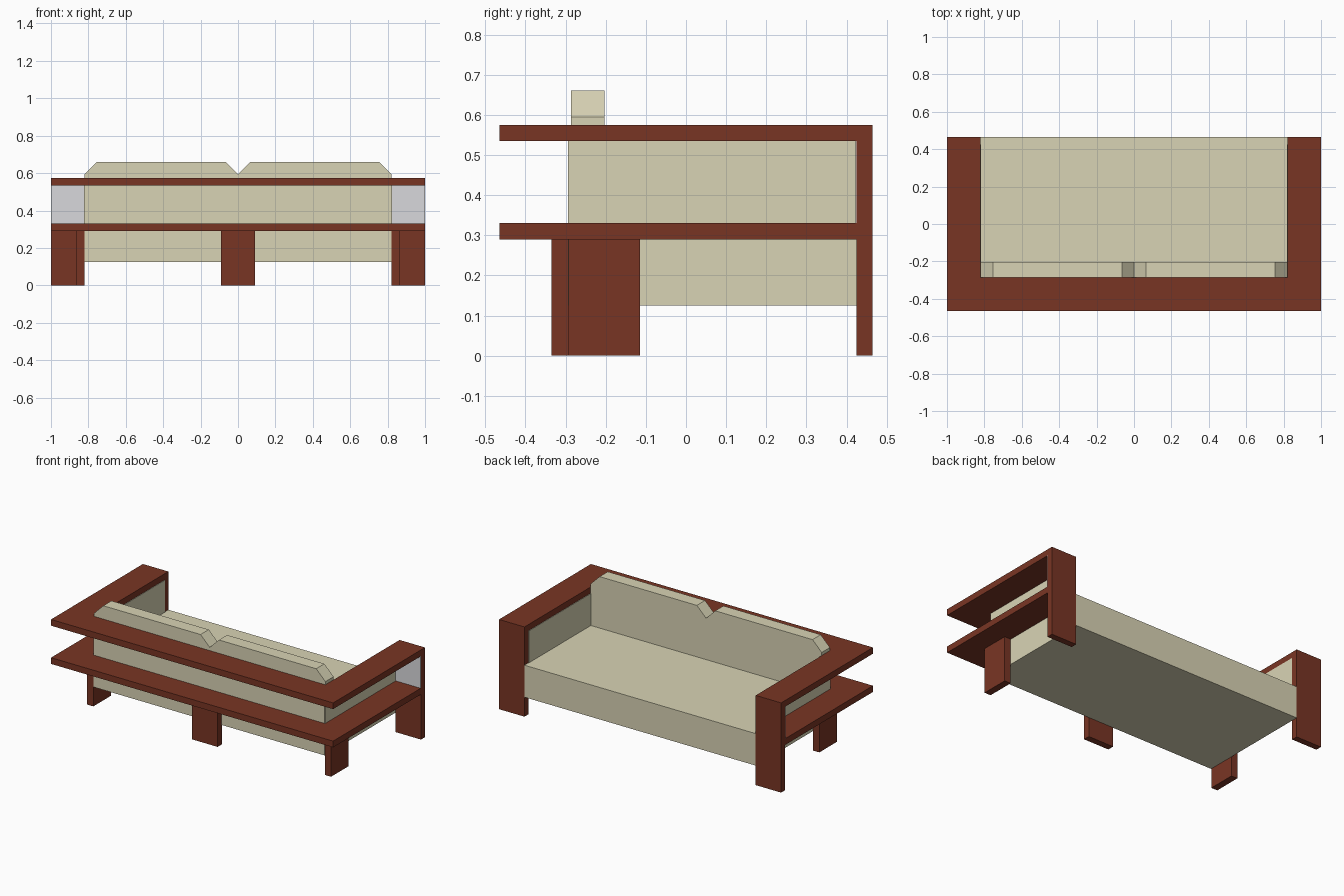
import bpy, bmesh

if "Cube" in bpy.data.objects:
    bpy.data.objects.remove(bpy.data.objects["Cube"])


def material(name, rgb):
    lin = [((c / 255 + 0.055) / 1.055) ** 2.4 for c in rgb]
    m = bpy.data.materials.new(name)
    m.diffuse_color = (*lin, 1)
    m.use_nodes = True
    m.node_tree.nodes["Principled BSDF"].inputs["Base Color"].default_value = m.diffuse_color
    return m


wood = material("red brown wood", (121, 53, 36))
fabric = material("beige fabric", (217, 212, 181))
grey = material("light grey", (217, 217, 220))


def prism(name, pts, to3d, depth, mat):
    """Extrude a flat outline; to3d maps a 2D point to space, depth is the sweep."""
    bm = bmesh.new()
    f = bm.faces.new([bm.verts.new(to3d(*p)) for p in pts])
    ext = bmesh.ops.extrude_face_region(bm, geom=[f])
    bmesh.ops.translate(bm, vec=depth,
                        verts=[v for v in ext["geom"] if isinstance(v, bmesh.types.BMVert)])
    bmesh.ops.recalc_face_normals(bm, faces=bm.faces)
    me = bpy.data.meshes.new(name)
    bm.to_mesh(me)
    bm.free()
    me.materials.append(mat)
    ob = bpy.data.objects.new(name, me)
    bpy.context.collection.objects.link(ob)
    return ob


def box(name, x, y, z, mat):
    pts = [(x[0], y[0]), (x[1], y[0]), (x[1], y[1]), (x[0], y[1])]
    return prism(name, pts, lambda a, b: (a, b, z[0]), (0, 0, z[1] - z[0]), mat)


def u_frame(name, y_end, y_in, z, mat):
    """U-shaped board: rail along the back with an arm on each side."""
    pts = [(-1, -0.465), (1, -0.465), (1, y_end), (0.82, y_end),
           (0.82, y_in), (-0.82, y_in), (-0.82, y_end), (-1, y_end)]
    return prism(name, pts, lambda a, b: (a, b, z[0]), (0, 0, z[1] - z[0]), mat)


# Wooden frame boards
u_frame("top_rail", 0.425, -0.287, (0.535, 0.575), wood)
u_frame("lower_shelf", 0.425, -0.293, (0.29, 0.33), wood)

# Posts, corner legs and arm panels on both sides
for side, s in (("left", -1), ("right", 1)):
    def span(a, b):
        return tuple(sorted((s * a, s * b)))
    box(side + "_arm_post", span(0.82, 1), (0.425, 0.465), (0, 0.575), wood)
    box(side + "_post_plate", span(0.823, 1), (0.422, 0.425), (0.33, 0.535), grey)
    box(side + "_corner_leg", span(0.821, 0.865), (-0.293, -0.115), (0, 0.29), wood)
    box(side + "_arm_panel", span(0.817, 0.823), (-0.29, 0.425), (0.33, 0.535), fabric)

box("middle_leg", (-0.09, 0.09), (-0.335, -0.293), (0, 0.29), wood)

# Upholstery
box("seat", (-0.82, 0.82), (-0.294, 0.465), (0.125, 0.33), fabric)
box("back_panel", (-0.82, 0.82), (-0.294, -0.286), (0.33, 0.535), fabric)

# Back cushion with chamfered ends and a central notch
right = [(0.82, 0.33), (0.82, 0.595), (0.755, 0.66), (0.065, 0.66)]
outline = right + [(0, 0.595)] + [(-x, z) for x, z in reversed(right)]
prism("back_cushion", outline, lambda a, b: (a, -0.286, b), (0, 0.083, 0), fabric)
